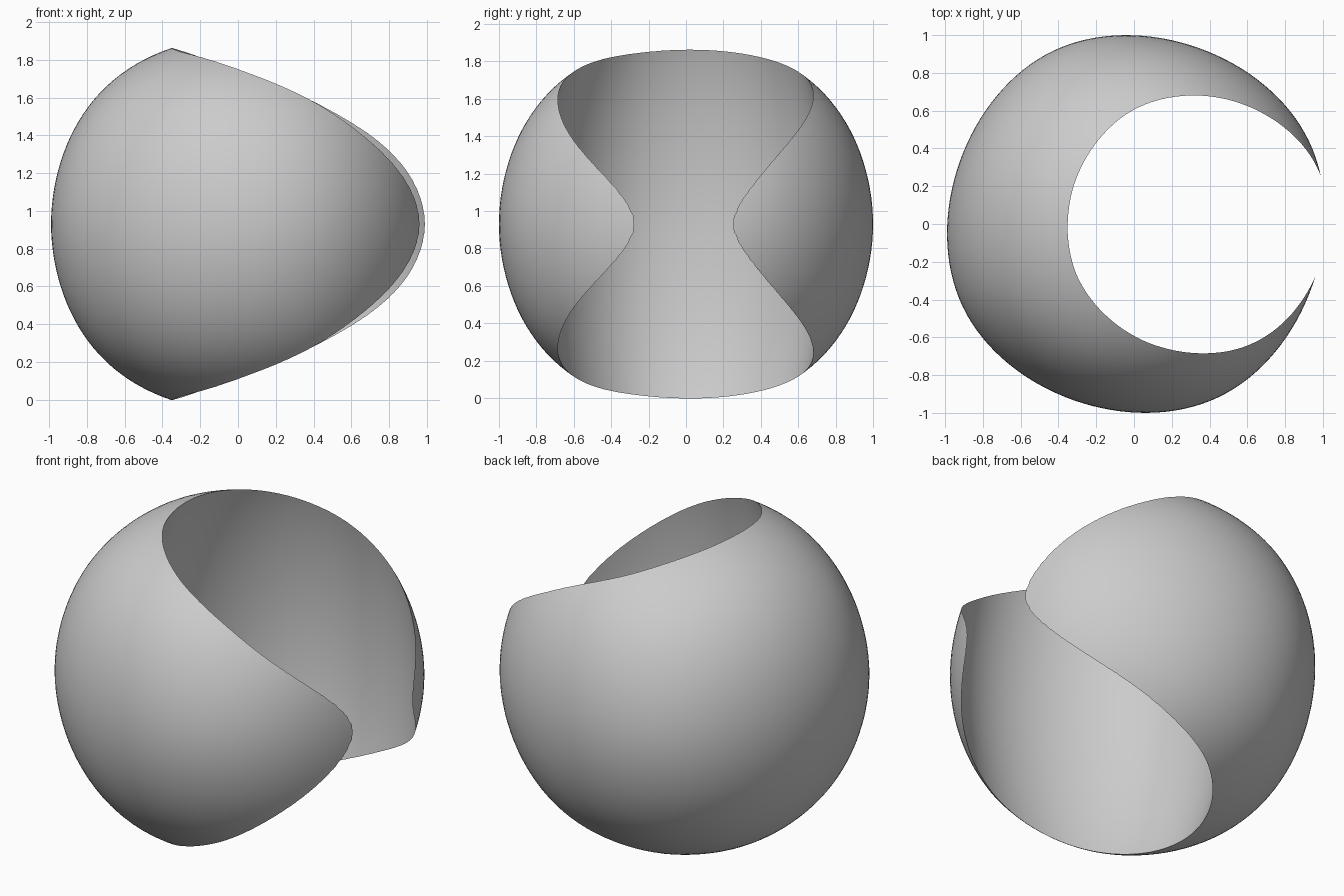
import bpy
import bmesh
import math

old = bpy.data.objects.get("Cube")
if old:
    bpy.data.objects.remove(old, do_unlink=True)

CENTRE_Z = 0.93
TURN = math.radians(-19.5)

grey = bpy.data.materials.new("plain grey")
grey.use_nodes = True
grey.diffuse_color = (0.6, 0.6, 0.6, 1)
grey.node_tree.nodes["Principled BSDF"].inputs["Base Color"].default_value = (0.6, 0.6, 0.6, 1)


def rounded_cube(name, half, stretch, x):
    """Cube rounded into a ball by subdivision, stretched upright."""
    bm = bmesh.new()
    bmesh.ops.create_cube(bm, size=2)
    bmesh.ops.scale(bm, vec=(half, half, half * stretch), verts=bm.verts)
    mesh = bpy.data.meshes.new(name)
    bm.to_mesh(mesh)
    bm.free()
    mesh.materials.append(grey)
    obj = bpy.data.objects.new(name, mesh)
    bpy.context.collection.objects.link(obj)
    obj.location = (x, 0, CENTRE_Z)
    obj.rotation_euler.z = TURN
    smooth = obj.modifiers.new("Rounding", "SUBSURF")
    smooth.levels = smooth.render_levels = 5
    return obj


# Ball body and the tall egg that hollows it
shell = rounded_cube("hollowed_ball", 1.179, 1, 0.01)
egg = rounded_cube("egg_cutter", 0.895, 2, 0.262)

cut = shell.modifiers.new("Hollow", "BOOLEAN")
cut.operation = "DIFFERENCE"
cut.solver = "EXACT"
cut.object = egg

bpy.context.view_layer.objects.active = shell
shell.select_set(True)
for name in ("Rounding", "Hollow"):
    bpy.ops.object.modifier_apply(modifier=name)
bpy.data.objects.remove(egg, do_unlink=True)

# Smooth surfaces with a crisp rim
bpy.ops.object.shade_smooth_by_angle(angle=math.radians(30))
